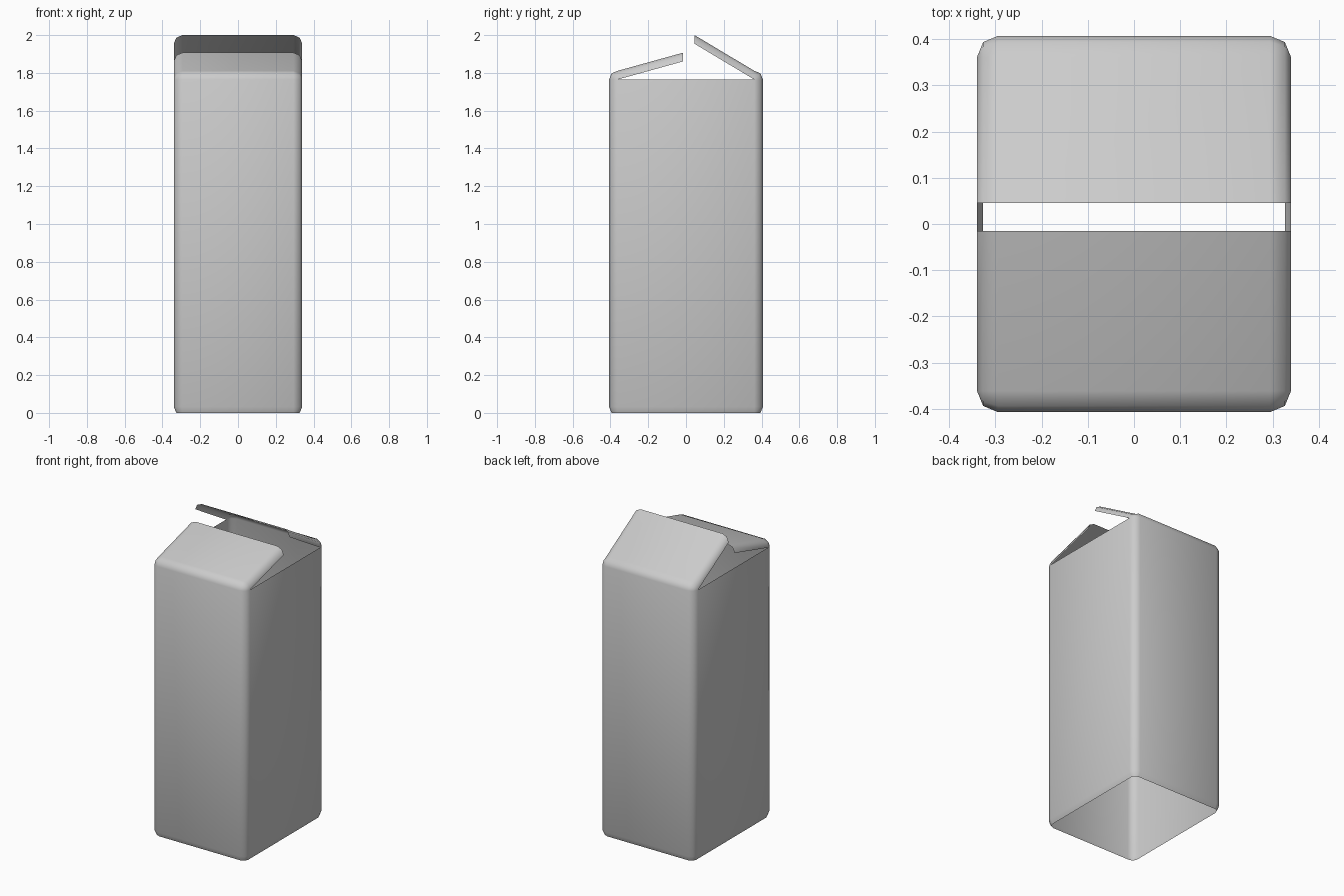
import bpy, bmesh
from math import sin, cos, radians

if "Cube" in bpy.data.objects:
    bpy.data.objects.remove(bpy.data.objects["Cube"])

HX, HY, R = 0.34, 0.4075, 0.046      # half width, half depth, edge radius
CX, CY = HX - R, HY - R              # centres of the rounded corners
TOP = 1.765                          # top of the side panels
ANGLES = [0, 45, 90]

bm = bmesh.new()


def skin(rows, closed=False, flip=False):
    """Join rows of points with quads."""
    vs = [[bm.verts.new(p) for p in row] for row in rows]
    n = len(vs[0])
    for a, b in zip(vs, vs[1:]):
        for i in range(n if closed else n - 1):
            j = (i + 1) % n
            f = [a[i], a[j], b[j], b[i]]
            bm.faces.new(f[::-1] if flip else f)


def ring(rad, z):
    """Rounded rectangle, counter-clockwise from the right side."""
    pts = []
    for k, (sx, sy) in enumerate([(1, 1), (-1, 1), (-1, -1), (1, -1)]):
        for a in ANGLES:
            t = radians(a + 90 * k)
            pts.append((sx * CX + rad * cos(t), sy * CY + rad * sin(t), z))
    return pts


def flap(side, end_y, rise):
    """Rounded shoulder leading into a lid half that is tilted upwards."""
    section = [(s * (CX + R * sin(radians(a))), R * cos(radians(a)))
               for s, order in ((-1, ANGLES[::-1]), (1, ANGLES)) for a in order]
    rows = [[(x, side * (CY + d * cos(radians(b))), TOP + d * sin(radians(b)))
             for x, d in section] for b in ANGLES]
    rows.append([(x, end_y, TOP + rise + d) for x, d in section])
    skin(rows, flip=side > 0)


# Open tube body with a slightly turned-in lower rim
skin([ring(R * cos(radians(45)), 0), ring(R, R * sin(radians(45))), ring(R, TOP)], closed=True)

# Front and back lid flaps
flap(-1, -0.015, 0.096)
flap(1, 0.045, 0.189)

bmesh.ops.remove_doubles(bm, verts=bm.verts, dist=0.0005)
mesh = bpy.data.meshes.new("open_carton")
bm.to_mesh(mesh)
bm.free()
mesh.shade_smooth()
carton = bpy.data.objects.new("open_carton", mesh)
bpy.context.collection.objects.link(carton)
